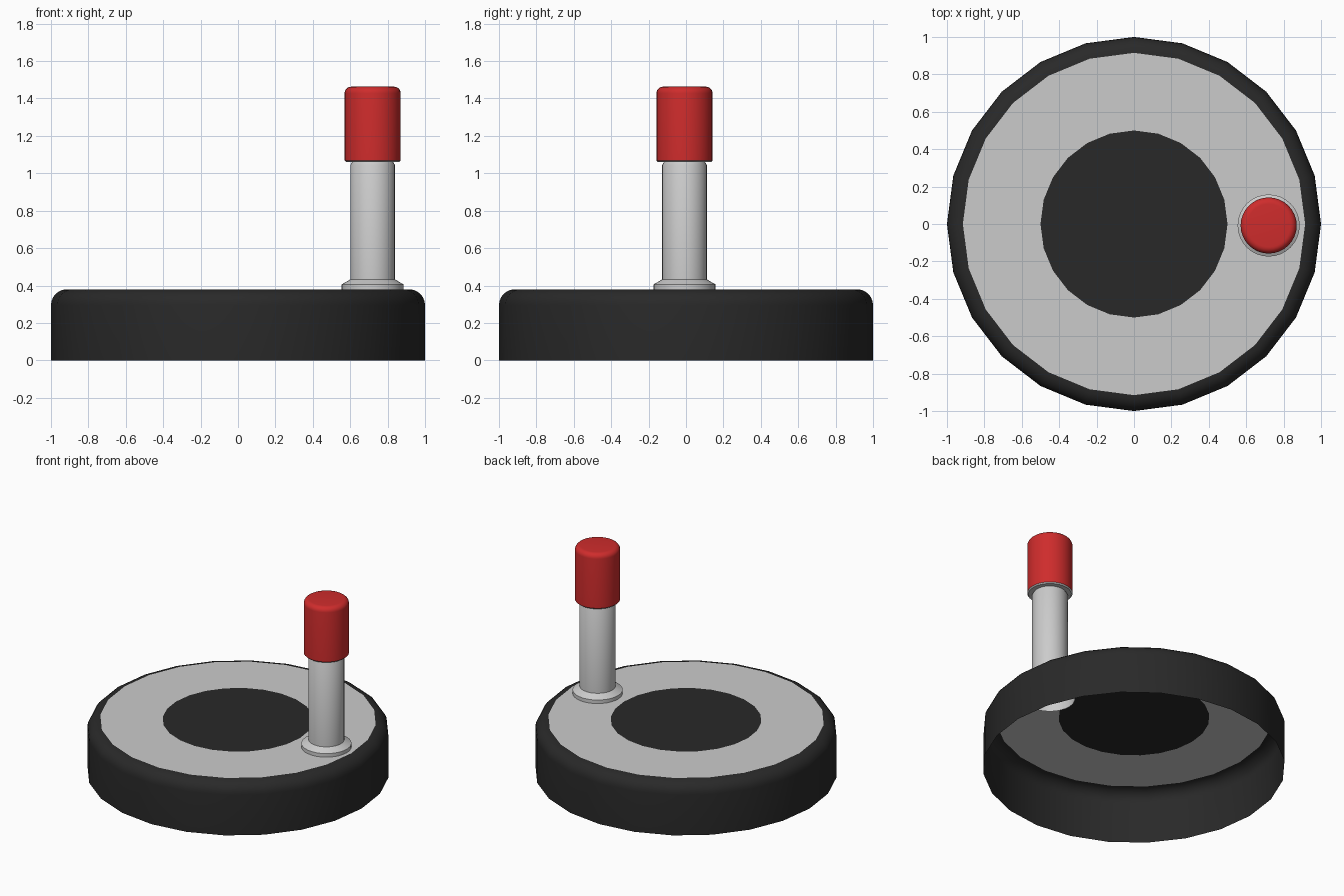
import bpy, bmesh
from math import sin, cos, pi, radians

if "Cube" in bpy.data.objects:
    bpy.data.objects.remove(bpy.data.objects["Cube"])


def material(name, rgb):
    m = bpy.data.materials.new(name)
    m.diffuse_color = (*rgb, 1)
    m.use_nodes = True
    m.node_tree.nodes["Principled BSDF"].inputs["Base Color"].default_value = m.diffuse_color
    return m


dark = material("dark_plastic", (0.022, 0.022, 0.022))
red = material("red_grip", (0.62, 0.025, 0.025))


def corner(r, z, size, steps=6):
    """Quarter-round profile from the side wall to the flat top."""
    return [(r - size + size * cos(a), z - size + size * sin(a))
            for a in (pi / 2 * i / steps for i in range(steps + 1))]


def lathe(name, profile, sides, mat=None, at=(0, 0)):
    """Open surface of revolution; a radius of 0 closes it with a flat cap."""
    bm = bmesh.new()
    prev = None
    for r, z in profile:
        if r == 0:
            bm.faces.new(prev)
            break
        ring = [bm.verts.new((r * cos(2 * pi * i / sides), r * sin(2 * pi * i / sides), z))
                for i in range(sides)]
        if prev:
            for i in range(sides):
                j = (i + 1) % sides
                bm.faces.new((prev[i], prev[j], ring[j], ring[i]))
        prev = ring
    mesh = bpy.data.meshes.new(name)
    bm.to_mesh(mesh)
    bm.free()
    obj = bpy.data.objects.new(name, mesh)
    obj.location = (*at, 0)
    bpy.context.collection.objects.link(obj)
    if mat:
        mesh.materials.append(mat)
    bpy.ops.object.select_all(action='DESELECT')
    obj.select_set(True)
    bpy.context.view_layer.objects.active = obj
    bpy.ops.object.shade_smooth_by_angle(angle=radians(35))
    return obj


# Base: thin shell open underneath, rounded upper rim
lathe("base_rim", [(1, 0)] + corner(1, 0.38, 0.085), 24, dark)
lathe("base_top_ring", [(0.915, 0.38), (0.5, 0.38)], 24)
lathe("base_centre_disc", [(0.5, 0.38), (0, 0.38)], 24, dark)

# Handle: collar reaching through the top, straight post, red grip
spot = (0.72, -0.008)
lathe("handle_collar", [(0.166, 0.26), (0.166, 0.406), (0.155, 0.412), (0.119, 0.433)], 32, at=spot)
lathe("handle_post", [(0.119, 0.433), (0.119, 1.045), (0.11, 1.06), (0.142, 1.06), (0.15, 1.068)],
      32, at=spot)
lathe("handle_grip", [(0.15, 1.068)] + corner(0.15, 1.463, 0.035) + [(0, 1.463)], 32, red, spot)
